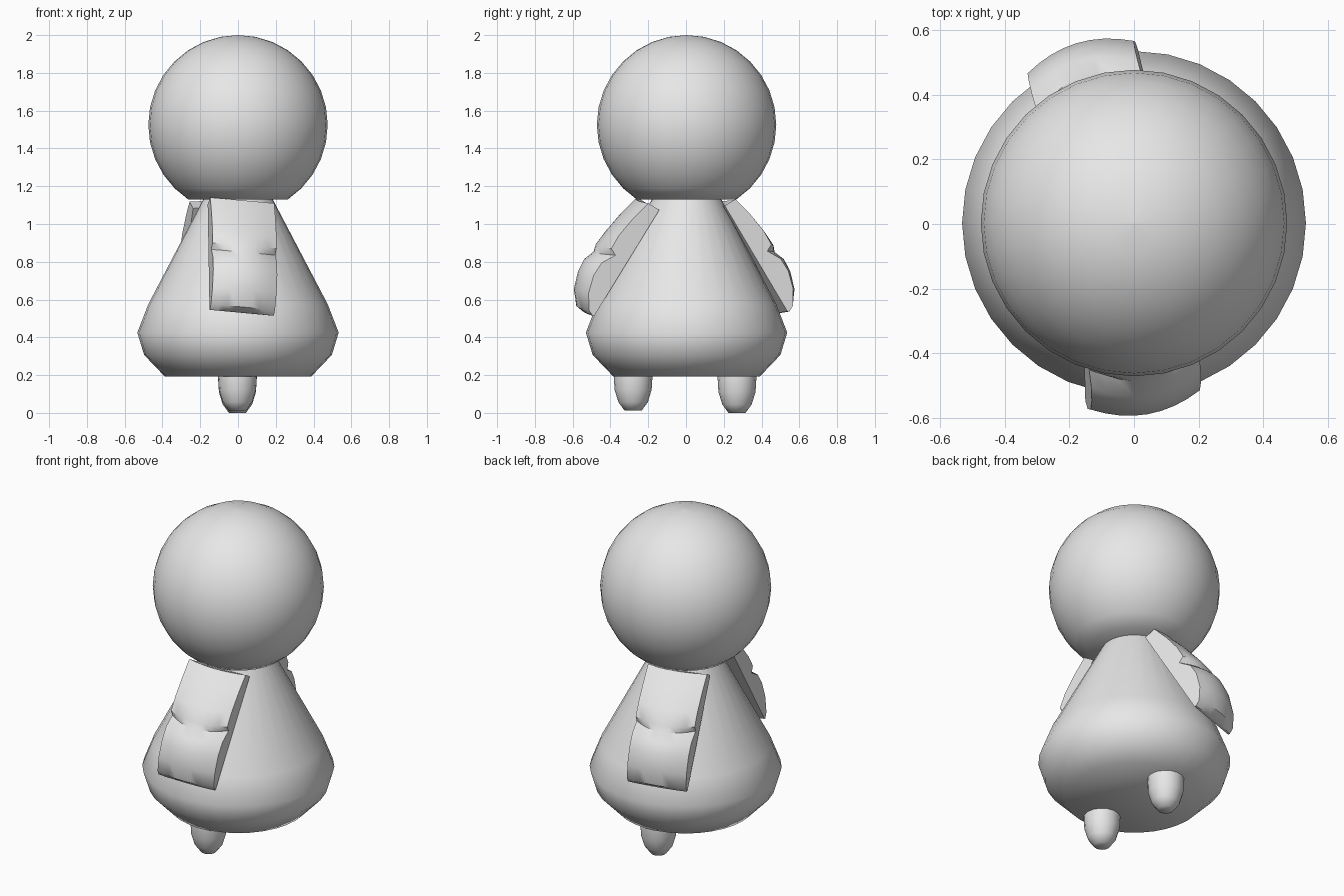
import bpy
import bmesh
from math import sin, cos, radians, pi

cube = bpy.data.objects.get("Cube")
if cube:
    bpy.data.objects.remove(cube, do_unlink=True)

grey = bpy.data.materials.new("plain grey")
grey.use_nodes = True
grey.diffuse_color = (0.8, 0.8, 0.8, 1)
grey.node_tree.nodes["Principled BSDF"].inputs["Base Color"].default_value = (0.8, 0.8, 0.8, 1)


def loft(name, rings, smooth_angle):
    """Skin a list of equal-length point rings and cap both ends."""
    bm = bmesh.new()
    rows = [[bm.verts.new(p) for p in ring] for ring in rings]
    n = len(rows[0])
    for a, b in zip(rows, rows[1:]):
        for i in range(n):
            j = (i + 1) % n
            bm.faces.new((a[i], a[j], b[j], b[i]))
    bm.faces.new(rows[0])
    bm.faces.new(rows[-1])
    bmesh.ops.remove_doubles(bm, verts=bm.verts, dist=0.0005)
    bmesh.ops.recalc_face_normals(bm, faces=bm.faces)
    mesh = bpy.data.meshes.new(name)
    bm.to_mesh(mesh)
    bm.free()
    mesh.materials.append(grey)
    obj = bpy.data.objects.new(name, mesh)
    bpy.context.collection.objects.link(obj)
    bpy.ops.object.select_all(action='DESELECT')
    obj.select_set(True)
    bpy.context.view_layer.objects.active = obj
    bpy.ops.object.shade_smooth_by_angle(angle=radians(smooth_angle))
    return obj


def lathe(name, profile, x, y, sides, smooth_angle=60):
    """Revolve (radius, height) points about a vertical axis."""
    turn = [2 * pi * i / sides for i in range(sides)]
    rings = [[(x + r * cos(t), y + r * sin(t), z) for t in turn] for r, z in profile]
    return loft(name, rings, smooth_angle)


# Head: ball with its underside sliced flat
step = radians(11.25)
head = [(0.475 * cos(k * step), 1.525 + 0.475 * sin(k * step)) for k in range(-5, 8)]
lathe("head", head + [(0.001, 2.0)], 0, 0.003, 32)

# Body: bell shape
lathe("body", [(0.388, 0.193), (0.497, 0.307), (0.533, 0.425), (0.475, 0.575),
               (0.187, 1.125), (0.174, 1.15)], 0, 0.003, 32)

# Legs: short rounded pegs
for name, y, base in (("front_leg", -0.28, 0.012), ("back_leg", 0.27, 0.0)):
    lathe(name, [(0.045, base), (0.078, base + 0.045), (0.098, base + 0.11),
                 (0.103, base + 0.19), (0.095, base + 0.28)], -0.003, y, 16)

# Arms: puffed sleeves with a pinched elbow; rows of (outward, height, side drop)
ARM_ROWS = [(0.26, 1.125, 0.03), (0.34, 1.045, 0.03), (0.42, 0.955, 0.035),
            (0.475, 0.885, 0.05), (0.487, 0.85, 0.085), (0.535, 0.81, 0.06),
            (0.567, 0.745, 0.05), (0.588, 0.65, 0.045), (0.57, 0.56, 0.03),
            (0.53, 0.53, 0.01)]
COLS = [i / 4 - 1 for i in range(9)]


def arm(name, heading, roll, shift):
    a = radians(heading)

    def place(lat, out, z):
        s = lat + shift + roll * (z - 1.1)
        return (s * cos(a) + out * sin(a), s * sin(a) - out * cos(a), z - roll * lat)

    rings = []
    for i, (out, z, drop) in enumerate(ARM_ROWS):
        t = i / (len(ARM_ROWS) - 1)
        inner, inner_z = 0.17 + 0.34 * t, 1.09 - 0.56 * t
        outer = [place(0.172 * u, out - drop * u * u, z) for u in COLS]
        back = [place(0.172 * u, inner, inner_z) for u in reversed(COLS)]
        rings.append(outer + back)
    return loft(name, rings, 40)


arm("front_arm", 10, 0.09, -0.02)
arm("back_arm", 197, 0.04, 0.025)
